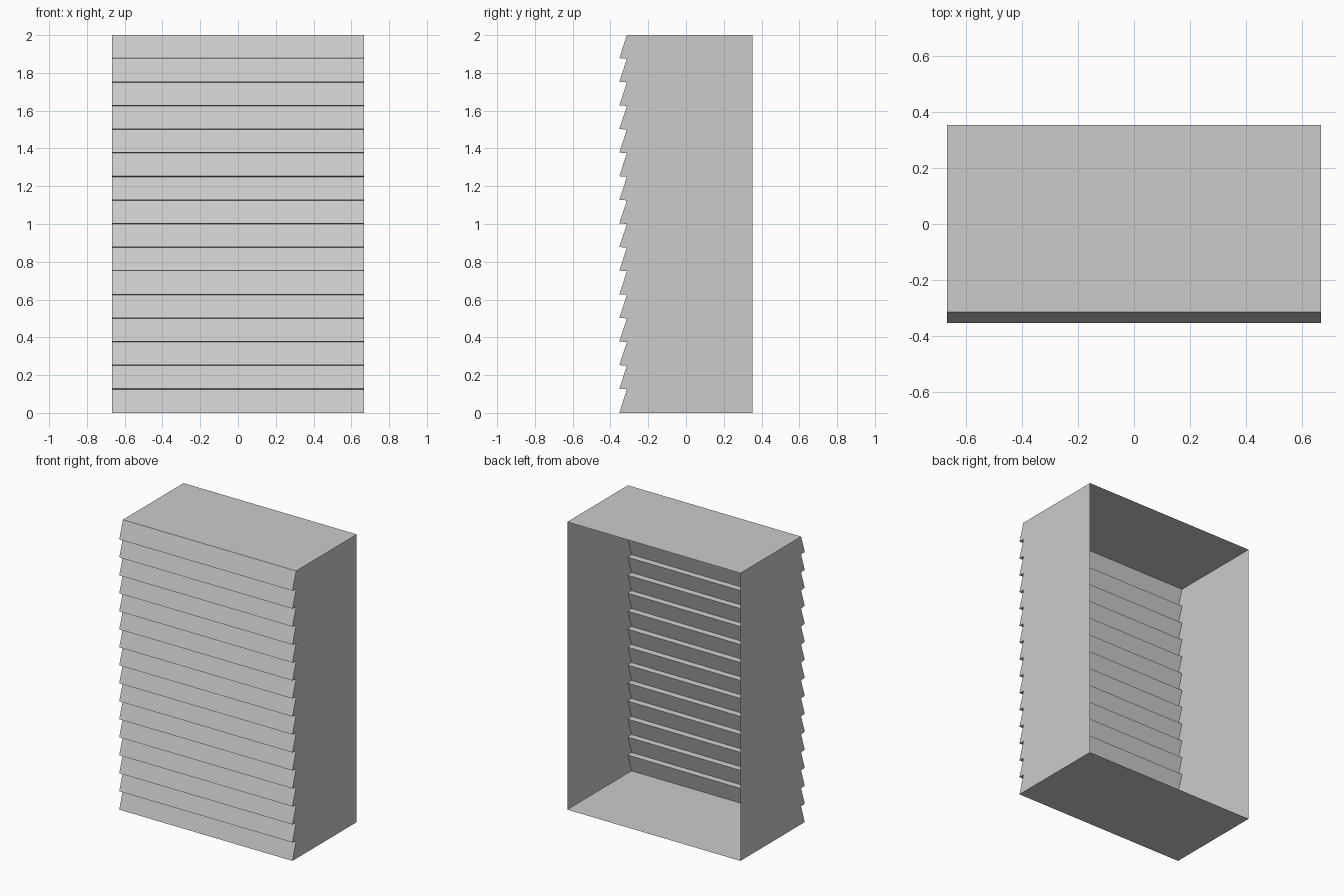
import bpy, bmesh

if "Cube" in bpy.data.objects:
    bpy.data.objects.remove(bpy.data.objects["Cube"])

HALF_W = 0.666      # half width
BACK = 0.353        # open back edge
TIP = -0.353        # lower, outer edge of each board
ROOT = -0.313       # upper, inner edge of each board
HEIGHT = 2.0
BOARDS = 16
LIP = 0.003         # slight tilt of each board's underside


def mesh_object(name, polygons):
    bm = bmesh.new()
    for poly in polygons:
        bm.faces.new([bm.verts.new(p) for p in poly])
    bmesh.ops.remove_doubles(bm, verts=bm.verts, dist=1e-5)
    me = bpy.data.meshes.new(name)
    bm.to_mesh(me)
    bm.free()
    ob = bpy.data.objects.new(name, me)
    bpy.context.collection.objects.link(ob)
    return ob


def strip(a, b):
    """Quad spanning the full width between two (y, z) profile points."""
    return [(-HALF_W, *a), (HALF_W, *a), (HALF_W, *b), (-HALF_W, *b)]


# Saw-tooth profile of the lapped boards, bottom to top
step = HEIGHT / BOARDS
profile = []
for i in range(BOARDS):
    profile += [(TIP, i * step + (LIP if i else 0)), (ROOT, (i + 1) * step)]

# Lapped front boards
mesh_object("front_siding", [strip(a, b) for a, b in zip(profile, profile[1:])])

# Side walls following the siding profile
outline = [(BACK, 0)] + [(BACK, HEIGHT)] + profile[::-1]
mesh_object("right_wall", [[(HALF_W, y, z) for y, z in outline]])
mesh_object("left_wall", [[(-HALF_W, y, z) for y, z in outline[::-1]]])

# Top and bottom panels; the back stays open
mesh_object("top_panel", [strip((ROOT, HEIGHT), (BACK, HEIGHT))])
mesh_object("bottom_panel", [strip((BACK, 0), (TIP, 0))])
